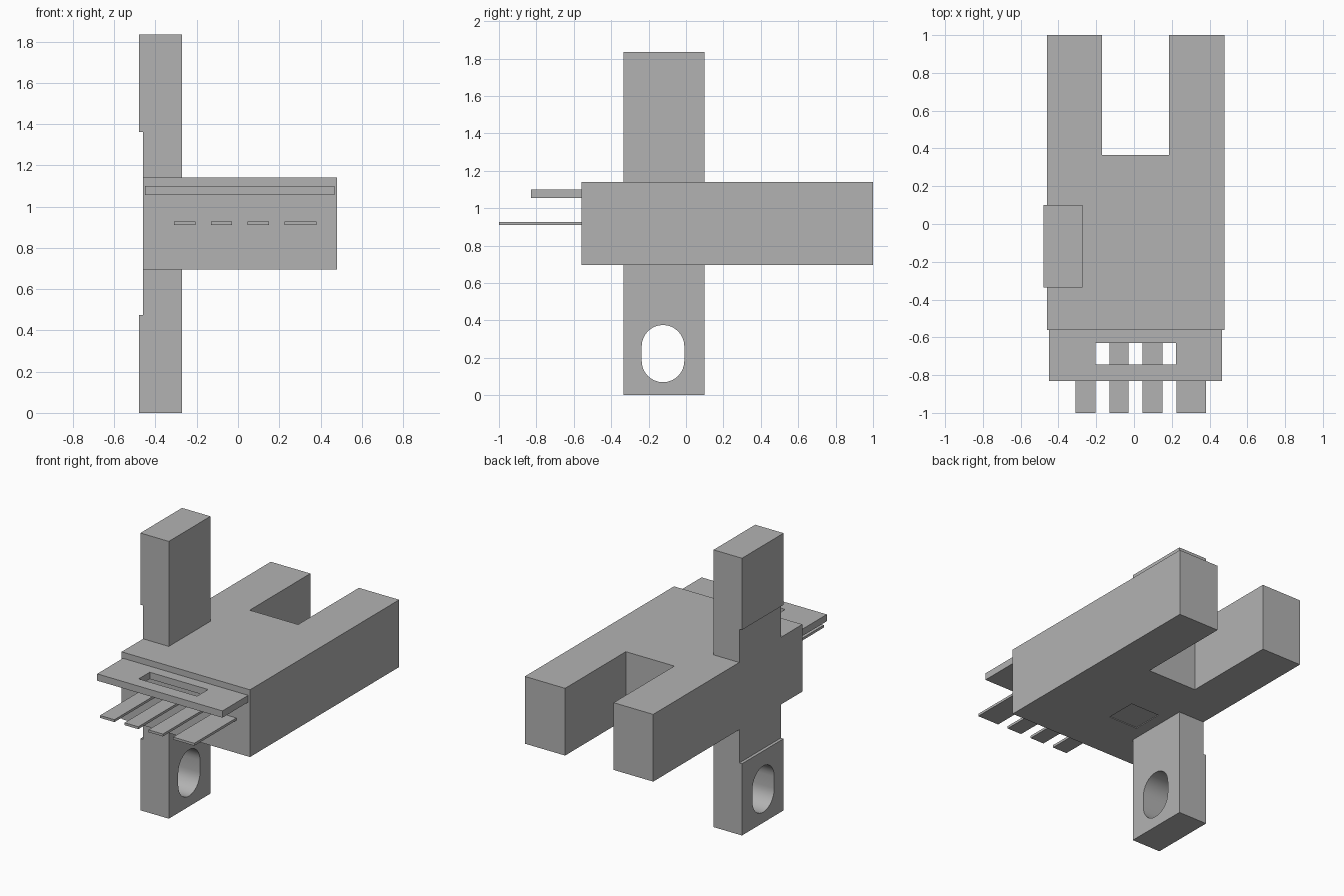
import bpy, bmesh, math
from mathutils import Matrix

if "Cube" in bpy.data.objects:
    bpy.data.objects.remove(bpy.data.objects["Cube"])

grey = bpy.data.materials.new("plain grey")
grey.use_nodes = True
grey.diffuse_color = (0.45, 0.45, 0.45, 1)
grey.node_tree.nodes["Principled BSDF"].inputs["Base Color"].default_value = (0.45, 0.45, 0.45, 1)

# Turn an XY profile extruded along Z into one extruded along another axis
ALONG = {
    "z": Matrix(),
    "y": Matrix(((1, 0, 0, 0), (0, 0, 1, 0), (0, 1, 0, 0), (0, 0, 0, 1))),  # profile is (x, z)
    "x": Matrix(((0, 0, 1, 0), (1, 0, 0, 0), (0, 1, 0, 0), (0, 0, 0, 1))),  # profile is (y, z)
}


def prism(name, profile, axis, low, high):
    """Extrude a closed profile between two heights along an axis."""
    bm = bmesh.new()
    face = bm.faces.new([bm.verts.new((u, v, low)) for u, v in profile])
    top = bmesh.ops.extrude_face_region(bm, geom=[face])["geom"]
    bmesh.ops.translate(bm, vec=(0, 0, high - low),
                        verts=[g for g in top if isinstance(g, bmesh.types.BMVert)])
    bm.transform(ALONG[axis])
    bmesh.ops.recalc_face_normals(bm, faces=bm.faces)
    mesh = bpy.data.meshes.new(name)
    bm.to_mesh(mesh)
    bm.free()
    mesh.materials.append(grey)
    ob = bpy.data.objects.new(name, mesh)
    bpy.context.collection.objects.link(ob)
    return ob


def rect(u0, u1, v0, v1):
    return [(u0, v0), (u1, v0), (u1, v1), (u0, v1)]


def slot(cy, r, z0, z1, steps=16):
    """Upright slot outline with round ends."""
    points = []
    for start, cz in ((0, z1 - r), (math.pi, z0 + r)):
        for i in range(steps + 1):
            a = start + math.pi * i / steps
            points.append((cy + r * math.cos(a), cz + r * math.sin(a)))
    return points


def cut(ob, cutter):
    """Subtract the cutter, bake the result and drop the cutter."""
    mod = ob.modifiers.new("cut", "BOOLEAN")
    mod.operation, mod.solver, mod.object = "DIFFERENCE", "EXACT", cutter
    graph = bpy.context.evaluated_depsgraph_get()
    mesh = bpy.data.meshes.new_from_object(ob.evaluated_get(graph))
    ob.modifiers.clear()
    ob.data = mesh
    bpy.data.objects.remove(cutter)


# Fork-shaped body, with a shallow square recess underneath
BOTTOM, TOP = 0.695, 1.14
body = prism("forked_body", [(-0.46, -0.56), (0.48, -0.56), (0.48, 1), (0.185, 1),
                             (0.185, 0.365), (-0.17, 0.365), (-0.17, 1), (-0.46, 1)],
             "z", BOTTOM, TOP)
cut(body, prism("recess_cutter", rect(-0.2, 0.01, -0.215, -0.01), "z", BOTTOM - 0.1, BOTTOM + 0.005))

# Mounting tabs above and below, each with a raised pad and a slotted hole
MID = (BOTTOM + TOP) / 2
for name, side in (("upper_tab", 1), ("lower_tab", -1)):
    outline = [(-0.46, 0.2225), (-0.272, 0.2225), (-0.272, MID), (-0.48, MID),
               (-0.48, 0.443), (-0.46, 0.443)]
    tab = prism(name, [(x, MID + side * h) for x, h in outline], "y", -0.335, 0.1)
    ends = sorted(MID + side * h for h in (0.542, 0.848))
    cut(tab, prism("slot_cutter", slot(-0.123, 0.114, *ends), "x", -0.6, -0.1))
    bpy.ops.object.select_all(action="DESELECT")
    bpy.context.view_layer.objects.active = tab
    tab.select_set(True)
    bpy.ops.object.shade_smooth_by_angle(angle=math.radians(30))

# Front plate with a window
plate = prism("front_plate", rect(-0.45, 0.467, -0.83, -0.56), "z", 1.055, 1.1)
cut(plate, prism("window_cutter", rect(-0.205, 0.222, -0.745, -0.63), "z", 1, 1.2))

# Flat contact pins
for i, (x0, x1) in enumerate([(-0.31, -0.205), (-0.13, -0.03), (0.045, 0.15), (0.225, 0.38)]):
    prism(f"contact_pin_{i + 1}", rect(x0, x1, -1, -0.56), "z", 0.911, 0.927)
